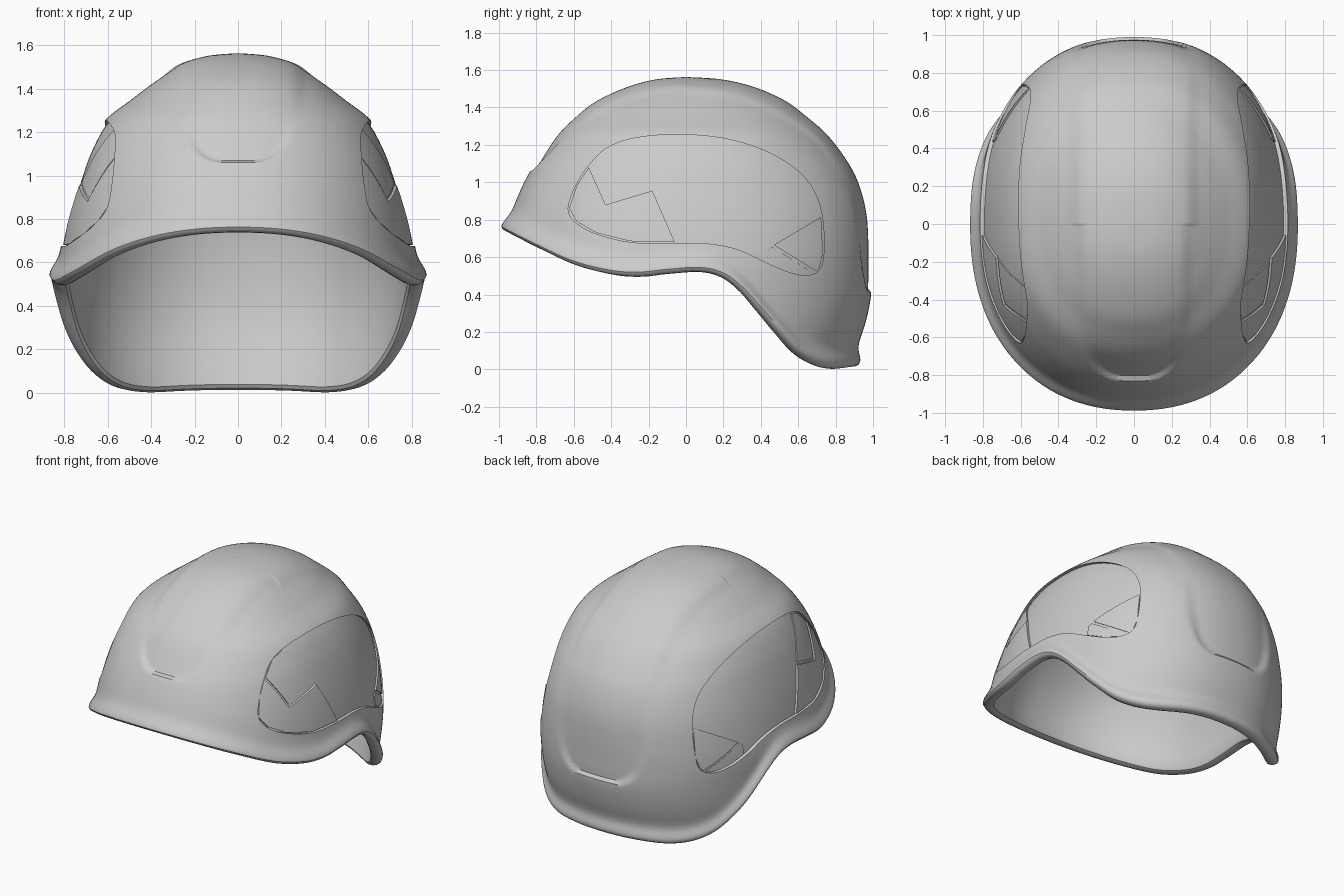
import bpy, bmesh, math
from mathutils import Vector

if "Cube" in bpy.data.objects:
    bpy.data.objects.remove(bpy.data.objects["Cube"])

N = 2.2                                   # superellipse exponent of the plan section
# shell sections: height, half width, front reach, back reach
SEC = [(-.10, .77, .98, .85), (-.05, .78, .98, .87), (.1, .80, .98, .91), (.25, .82, .98, .96),
       (.4, .828, .975, .99), (.55, .83, .97, .995), (.7, .81, .962, .99), (.85, .778, .927, .97),
       (1.0, .735, .865, .92), (1.12, .69, .793, .85), (1.25, .615, .69, .745), (1.35, .49, .575, .63),
       (1.43, .383, .465, .52), (1.5, .272, .31, .36), (1.54, .14, .16, .19), (1.553, 0, 0, 0)]
# rim height along y
RIM = [(-1.1, .80), (-1, .745), (-.8, .645), (-.6, .555), (-.4, .505), (-.25, .495), (-.1, .51), (.08, .52),
       (.2, .49), (.3, .415), (.4, .305), (.5, .19), (.6, .085), (.7, .025), (.8, .003), (.9, .012), (1.0, .025)]


def cr(p0, p1, p2, p3, t):
    return tuple(.5 * (2 * b + (c - a) * t + (2 * a - 5 * b + 4 * c - d) * t * t + (3 * b - a - 3 * c + d) * t ** 3)
                 for a, b, c, d in zip(p0, p1, p2, p3))


def spline(tab, u):
    n = len(tab) - 1
    i = max(0, min(int(u), n - 1))
    return cr(tab[max(i - 1, 0)], tab[i], tab[i + 1], tab[min(i + 2, n)], u - i)


def invert(tab, v):
    lo, hi = 0.0, len(tab) - 1.0
    for _ in range(26):
        m = (lo + hi) / 2
        if spline(tab, m)[0] < v:
            lo = m
        else:
            hi = m
    return lo


def rim_z(y):
    return spline(RIM, invert(RIM, y))[1]


def smooth(a, b, v):
    t = max(0, min(1, (v - a) / (b - a)))
    return t * t * (3 - 2 * t)


def base(u, c, s):
    z, a, f, b = spline(SEC, u)
    a, b = max(a, 1e-5), max(f if s < 0 else b, 1e-5)
    return (abs(c / a) ** N + abs(s / b) ** N) ** (-1 / N), z


def side_x(y, z):
    _, a, f, b = spline(SEC, invert(SEC, z))
    q = abs(y) / (f if y < 0 else b)
    return a * max(0, 1 - q ** N) ** (1 / N)


def strip(p):
    """Crown strip: raised on top, sinking into a U-shaped end front and back."""
    if p.y < 0:
        w, z0 = .20 + .08 * smooth(1.05, 1.4, p.z), 1.07
        h = -.02 + .03 * smooth(z0, 1.4, p.z)
    else:
        w, z0 = .26 + .05 * smooth(.4, .7, p.z), .42
        h = -.02 + .03 * smooth(z0 + .1, 1.3, p.z)
    r = .12
    qx, qz = abs(p.x) - w + r, z0 - p.z + r
    d = math.hypot(max(qx, 0), max(qz, 0)) + min(max(qx, qz), 0) - r
    soft = .012 + .03 * smooth(z0, z0 + .25, p.z)
    return h * (1 - smooth(-soft, soft, d))


def finish(bm, name):
    bmesh.ops.recalc_face_normals(bm, faces=bm.faces)
    me = bpy.data.meshes.new(name)
    bm.to_mesh(me)
    bm.free()
    ob = bpy.data.objects.new(name, me)
    bpy.context.collection.objects.link(ob)
    return ob


def shade(ob):
    bpy.ops.object.select_all(action='DESELECT')
    ob.select_set(True)
    bpy.context.view_layer.objects.active = ob
    for m in list(ob.modifiers):
        bpy.ops.object.modifier_apply(modifier=m.name)
    bpy.ops.object.shade_smooth_by_angle(angle=math.radians(32))


# Shell: meridians from inner crown, round the rolled rim, to outer crown
def build_shell(cols=240, outer=96, inner=20):
    top = len(SEC) - 1
    lines = []
    for k in range(cols):
        ang = 2 * math.pi * k / cols
        dv = Vector((.86 * math.cos(ang), .99 * math.sin(ang))).normalized()
        c, s = dv
        zr = .5
        for _ in range(14):
            r, _z = base(invert(SEC, zr), c, s)
            zr = rim_z((r + .03) * s)
        u0 = invert(SEC, zr + .025)
        r0 = base(u0, c, s)[0]
        line = []
        for i in range(1, inner + 1):                      # inner skin, top to rim
            t = 1 - i / inner
            r, z = base(u0 + (top - u0) * t, c, s)
            line.append(Vector((r * c, r * s, 0)) * (1 - .04 / r0) + Vector((0, 0, z - .05 * smooth(0, .5, t))))
        for dr, dz in ((-.03, .008), (-.008, 0), (.016, .003), (.03, .012)):   # rolled rim
            line.append(Vector(((r0 + dr) * c, (r0 + dr) * s, zr + dz)))
        for i in range(outer):                             # outer skin, rim to top
            t = (i / outer) ** 1.15
            r, z = base(u0 + (top - u0) * t, c, s)
            dz = z - zr - .025
            r += .037 * math.exp(-(dz / .06) ** 2)
            p = Vector((r * c, r * s, z))
            nrm = Vector((p.x, p.y, max(0, p.z - .55) * 1.1)).normalized()
            line.append(p + nrm * strip(p))
        lines.append(line)
    bm = bmesh.new()
    vs = [[bm.verts.new(p) for p in ln] for ln in lines]
    lo, hi = bm.verts.new((0, 0, 1.503)), bm.verts.new((0, 0, 1.563))
    for k in range(cols):
        a, b = vs[k], vs[(k + 1) % cols]
        bm.faces.new((lo, b[0], a[0]))
        bm.faces.new((hi, a[-1], b[-1]))
        for i in range(len(a) - 1):
            bm.faces.new((a[i], b[i], b[i + 1], a[i + 1]))
    return finish(bm, "helmet_shell")


# Slab that follows the side of the shell between two offsets, mirrored
def side_slab(name, poly, d0, d1):
    bm = bmesh.new()
    bm.faces.new([bm.verts.new((0, y, z)) for y, z in poly])
    bmesh.ops.triangulate(bm, faces=bm.faces[:])
    for axis in ((0, 1, 0), (0, 0, 1)):
        for i in range(-20, 36):
            bmesh.ops.bisect_plane(bm, geom=bm.verts[:] + bm.edges[:] + bm.faces[:], dist=1e-5,
                                   plane_co=Vector(axis) * (i * .04 + .0013), plane_no=axis)
    low = bm.verts[:]
    ext = bmesh.ops.extrude_face_region(bm, geom=bm.faces[:], use_keep_orig=True)
    high = [g for g in ext["geom"] if isinstance(g, bmesh.types.BMVert)]
    for group, d in ((low, d0), (high, d1)):
        for v in group:
            v.co.x = side_x(v.co.y, v.co.z) + d
    bmesh.ops.triangulate(bm, faces=bm.faces[:])
    ob = finish(bm, name)
    ob.modifiers.new("mirror", 'MIRROR')
    return ob


def closed_curve(pts, n=5):
    m = len(pts)
    return [cr(pts[i - 1], pts[i], pts[(i + 1) % m], pts[(i + 2) % m], j / n) for i in range(m) for j in range(n)]


shell = build_shell()

# Side panel recess
outline = [(-.63, .86), (-.59, .98), (-.52, 1.09), (-.42, 1.185), (-.27, 1.237), (-.05, 1.255), (.2, 1.235),
           (.43, 1.165), (.61, 1.05), (.70, .92), (.733, .78), (.737, .62), (.715, .535), (.65, .503),
           (.55, .52), (.42, .575), (.28, .64), (.12, .672), (-.1, .675), (-.3, .68), (-.48, .725), (-.59, .785)]
cutter = side_slab("side_recess_cutter", closed_curve(outline), -.022, .12)
cutter.hide_render = True
cutter.hide_set(True)
cut = shell.modifiers.new("recess", 'BOOLEAN')
cut.object, cut.operation, cut.solver = cutter, 'DIFFERENCE', 'EXACT'
shade(shell)
bpy.data.objects.remove(cutter)

# Raised plates inside the recess
front = [(-.52, 1.08), (-.43, .88), (-.18, .955), (-.06, .68), (-.3, .685), (-.48, .73), (-.585, .79),
         (-.625, .86), (-.585, .98)]
shade(side_slab("front_side_plate", front, -.04, -.008))
vent = [(-.505, 1.085), (-.42, .898), (-.188, .968), (-.335, 1.21), (-.42, 1.175)]
shade(side_slab("front_vent_cover", vent, -.04, -.015))
rear = [(.47, .665), (.722, .815), (.732, .62), (.712, .54), (.695, .525)]
shade(side_slab("rear_side_plate", rear, -.04, -.010))
rear_strip = [(.44, .64), (.46, .655), (.68, .517), (.645, .508), (.55, .525), (.435, .575)]
shade(side_slab("rear_lower_plate", rear_strip, -.04, -.014))
